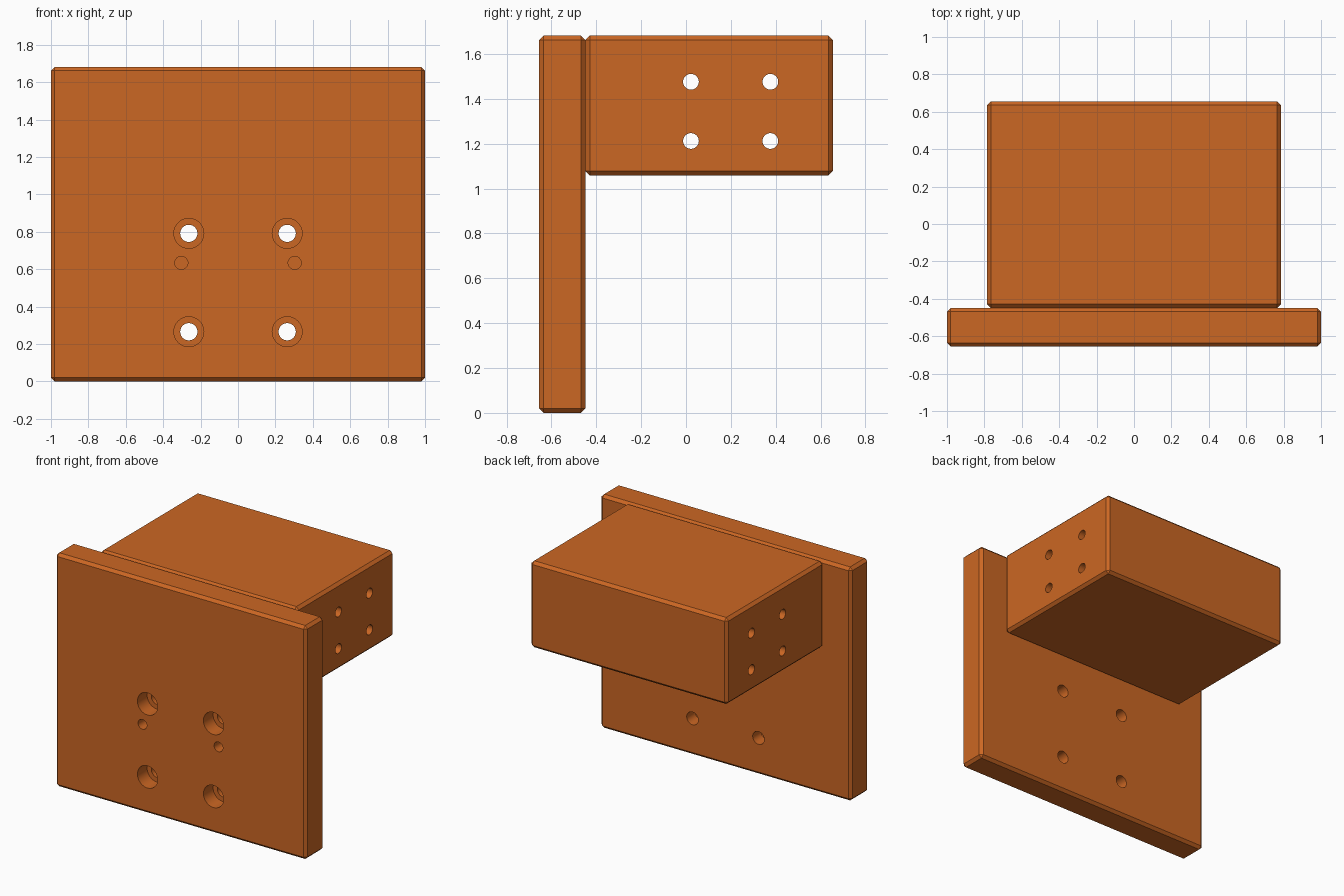
import bpy
import math

if "Cube" in bpy.data.objects:
    bpy.data.objects.remove(bpy.data.objects["Cube"])

orange = bpy.data.materials.new("burnt orange")
orange.diffuse_color = (0.60, 0.135, 0.017, 1)
orange.use_nodes = True
orange.node_tree.nodes["Principled BSDF"].inputs["Base Color"].default_value = orange.diffuse_color


def chamfered_box(name, lo, hi, chamfer=0.02):
    """Box between two corners with all edges chamfered."""
    bpy.ops.mesh.primitive_cube_add(size=1, location=[(a + b) / 2 for a, b in zip(lo, hi)])
    ob = bpy.context.object
    ob.name = name
    ob.scale = [b - a for a, b in zip(lo, hi)]
    bpy.ops.object.transform_apply(location=False, rotation=False, scale=True)
    ob.data.materials.append(orange)
    bevel = ob.modifiers.new("chamfer", 'BEVEL')
    bevel.width = chamfer
    bevel.segments = 1
    bpy.ops.object.modifier_apply(modifier=bevel.name)
    return ob


def drill(ob, centre, radius, depth, axis):
    """Cut a round hole along the x or y axis."""
    rot = (0, math.pi / 2, 0) if axis == 'x' else (math.pi / 2, 0, 0)
    bpy.ops.mesh.primitive_cylinder_add(vertices=48, radius=radius, depth=depth,
                                        location=centre, rotation=rot)
    cutter = bpy.context.object
    cutter.data.materials.append(orange)
    cut = ob.modifiers.new("hole", 'BOOLEAN')
    cut.operation = 'DIFFERENCE'
    cut.solver = 'EXACT'
    cut.object = cutter
    bpy.context.view_layer.objects.active = ob
    bpy.ops.object.modifier_apply(modifier=cut.name)
    bpy.data.objects.remove(cutter, do_unlink=True)


def finish(ob):
    bpy.ops.object.select_all(action='DESELECT')
    ob.select_set(True)
    bpy.context.view_layer.objects.active = ob
    bpy.ops.object.shade_smooth_by_angle(angle=math.radians(25))


FRONT, JOINT, BACK, TOP = -0.655, -0.449, 0.655, 1.682

# Upright mounting plate
plate = chamfered_box("mounting_plate", (-1, FRONT, 0), (1, JOINT, TOP))
for side in (-1, 1):
    for z in (0.266, 0.792):
        # Counterbored bolt holes
        drill(plate, (side * 0.263, FRONT, z), 0.08, 0.22, 'y')
        drill(plate, (side * 0.263, FRONT, z), 0.046, 1.0, 'y')
    # Blind dowel holes
    drill(plate, (side * 0.303, FRONT, 0.634), 0.035, 0.22, 'y')
finish(plate)

# Block behind the plate, with cross-drilled holes
block = chamfered_box("rear_block", (-0.785, JOINT, 1.059), (0.785, BACK, TOP))
for y in (0.022, 0.376):
    for z in (1.212, 1.476):
        drill(block, (0, y, z), 0.035, 2.0, 'x')
finish(block)
